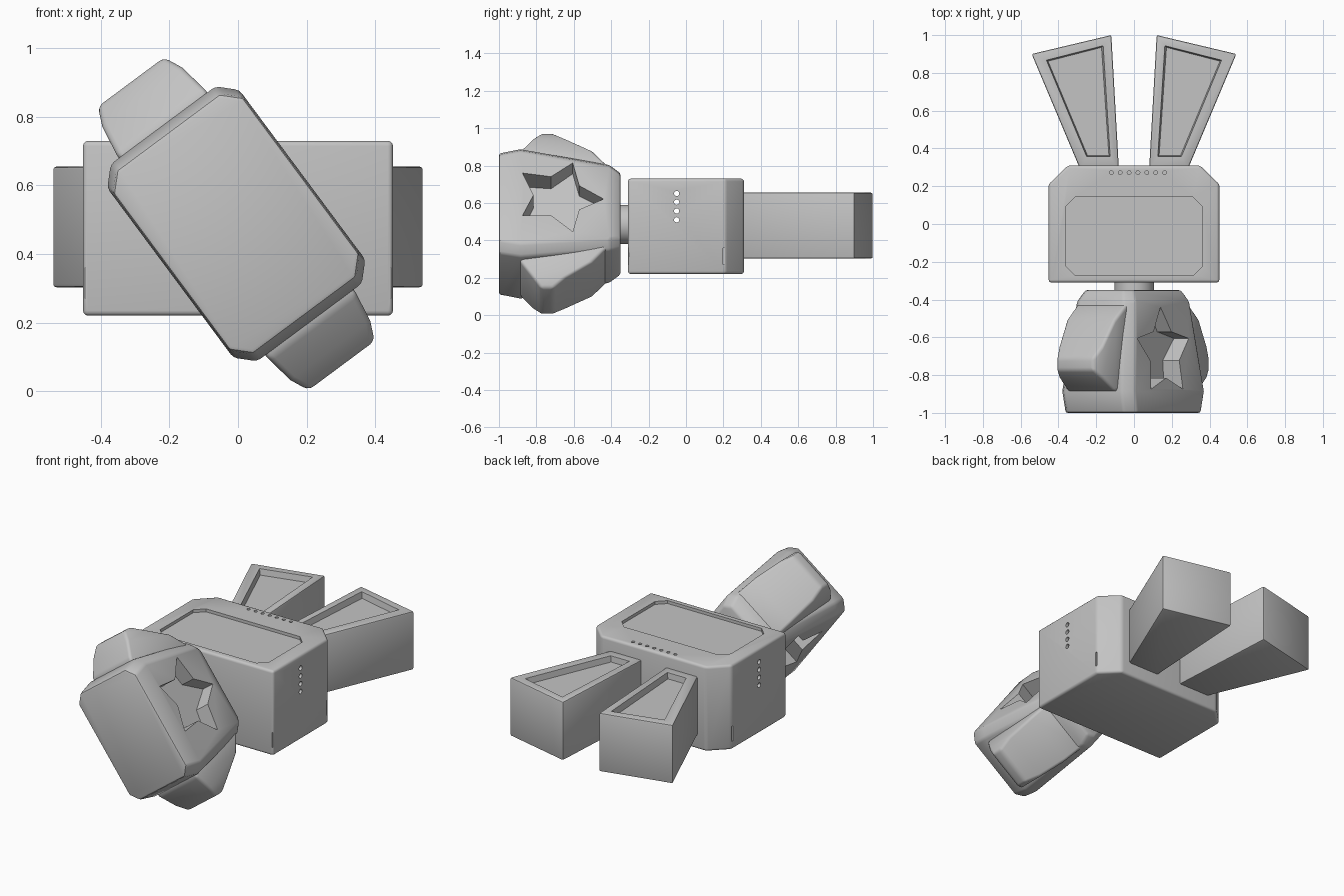
import bpy, bmesh, math

if "Cube" in bpy.data.objects:
    bpy.data.objects.remove(bpy.data.objects["Cube"])

grey = bpy.data.materials.new("plain grey")
grey.diffuse_color = (0.55, 0.55, 0.55, 1)
grey.use_nodes = True
grey.node_tree.nodes["Principled BSDF"].inputs["Base Color"].default_value = grey.diffuse_color


def loft(name, rings):
    """Skin a stack of matching point rings and cap both ends."""
    bm = bmesh.new()
    layers = [[bm.verts.new(p) for p in r] for r in rings]
    n = len(layers[0])
    for a, b in zip(layers, layers[1:]):
        for i in range(n):
            j = (i + 1) % n
            bm.faces.new((a[i], a[j], b[j], b[i]))
    bm.faces.new(layers[0])
    bm.faces.new(layers[-1])
    bmesh.ops.recalc_face_normals(bm, faces=bm.faces)
    me = bpy.data.meshes.new(name)
    bm.to_mesh(me)
    bm.free()
    ob = bpy.data.objects.new(name, me)
    bpy.context.collection.objects.link(ob)
    me.materials.append(grey)
    return ob


def prism(name, pts, lo, hi):
    return loft(name, [[(x, y, z) for x, y in pts] for z in (lo, hi)])


def disc(a, b, r, n=16):
    return [(a + r * math.cos(2 * math.pi * i / n),
             b + r * math.sin(2 * math.pi * i / n)) for i in range(n)]


def apply(ob, mod):
    bpy.context.view_layer.objects.active = ob
    bpy.ops.object.modifier_apply(modifier=mod.name)


def bevel(ob, width, segments=3):
    m = ob.modifiers.new("round", 'BEVEL')
    m.width, m.segments, m.limit_method = width, segments, 'ANGLE'
    m.angle_limit = math.radians(25)
    apply(ob, m)


def cut(ob, cutters):
    for c in cutters:
        m = ob.modifiers.new("cut", 'BOOLEAN')
        m.operation, m.solver, m.object = 'DIFFERENCE', 'EXACT', c
        apply(ob, m)
        bpy.data.objects.remove(c)


def finish(ob):
    bpy.ops.object.select_all(action='DESELECT')
    ob.select_set(True)
    bpy.context.view_layer.objects.active = ob
    bpy.ops.object.shade_smooth_by_angle(angle=math.radians(30))


def chamfered(hx, hy, c):
    return [(-hx + c, -hy), (hx - c, -hy), (hx, -hy + c), (hx, hy - c),
            (hx - c, hy), (-hx + c, hy), (-hx, hy - c), (-hx, -hy + c)]


# Body with chamfered rear corners
body = prism("body", [(-.452, -.31), (.452, -.31), (.452, .21), (.35, .31),
                      (-.35, .31), (-.452, .21)], .22, .73)
bevel(body, .015)
# Recessed lid panel, vent holes and latch slots
tools = [prism("panel_cut", [(x, y - .065) for x, y in chamfered(.363, .207, .05)], .712, .8)]
tools += [prism("top_hole_cut", disc(-.12 + .047 * i, .272, .01), .71, .8) for i in range(7)]
tools += [loft("side_hole_cut", [[(x, y, z) for y, z in disc(-.05, .51 + .047 * i, .014)]
                                 for x in (-.6, .6)]) for i in range(4)]
for s in (-1, 1):
    for y in (-.311, .204):
        tools.append(prism("slot_cut", [(s * .443, y - .005), (s * .47, y - .005),
                                        (s * .47, y + .005), (s * .443, y + .005)], .27, .36))
cut(body, tools)
finish(body)

# Two flared rear legs with a recessed tray on top
outer = [(.08, .29), (.12, 1.0), (.542, .9), (.285, .29)]
rim = [(.125, .357), (.162, .945), (.465, .868), (.252, .357)]
floor = [(.133, .362), (.172, .935), (.455, .862), (.246, .362)]
for side, s in (("left", -1), ("right", 1)):
    leg = prism(side + "_rear_leg", [(s * x, y) for x, y in outer], .303, .655)
    bevel(leg, .009, 2)
    tray = loft("tray_cut", [[(s * x, y, .62) for x, y in floor],
                             [(s * x, y, .66) for x, y in rim],
                             [(s * x, y, .72) for x, y in rim]])
    cut(leg, [tray])
    finish(leg)

# Neck
neck = loft("neck", [[(x, y, z) for x, z in disc(.002, .485, .105, 32)] for y in (-.38, -.29)])
finish(neck)


# Head group: built upright, then tilted about the y axis
def tilt(ob):
    ob.location = (-.005, 0, .488)
    ob.rotation_euler = (0, math.radians(53.4), 0)
    bpy.context.view_layer.update()
    return ob


head_rings = [(-1.0, .333, .236, .05), (-.885, .358, .24, .05),
              (-.41, .284, .193, .045), (-.35, .25, .16, .04)]
head = tilt(loft("head", [[(u, y, v) for u, v in chamfered(hu, hv, c)]
                          for y, hu, hv, c in head_rings]))
bevel(head, .012, 2)
# Star recess in each broad side
star = []
for i in range(10):
    r, a = (.135 if i % 2 else .24), math.pi * i / 5
    star.append((r * math.sin(a) - .02, -.68 + r * math.cos(a)))
cut(head, [tilt(prism("star_cut", star, min(s * .115, s * .4), max(s * .115, s * .4)))
           for s in (-1, 1)])
finish(head)

# Wedge knob on each narrow end: reach, front y, back y, half width
knob_rings = [(.26, -.89, -.41, .165), (.37, -.885, -.50, .16),
              (.46, -.82, -.64, .145), (.515, -.775, -.71, .12)]
for side, s in (("upper", -1), ("lower", 1)):
    knob = tilt(loft(side + "_knob", [[(s * u, f, -w), (s * u, b, -w), (s * u, b, w), (s * u, f, w)]
                                      for u, f, b, w in knob_rings]))
    bevel(knob, .016, 3)
    finish(knob)
